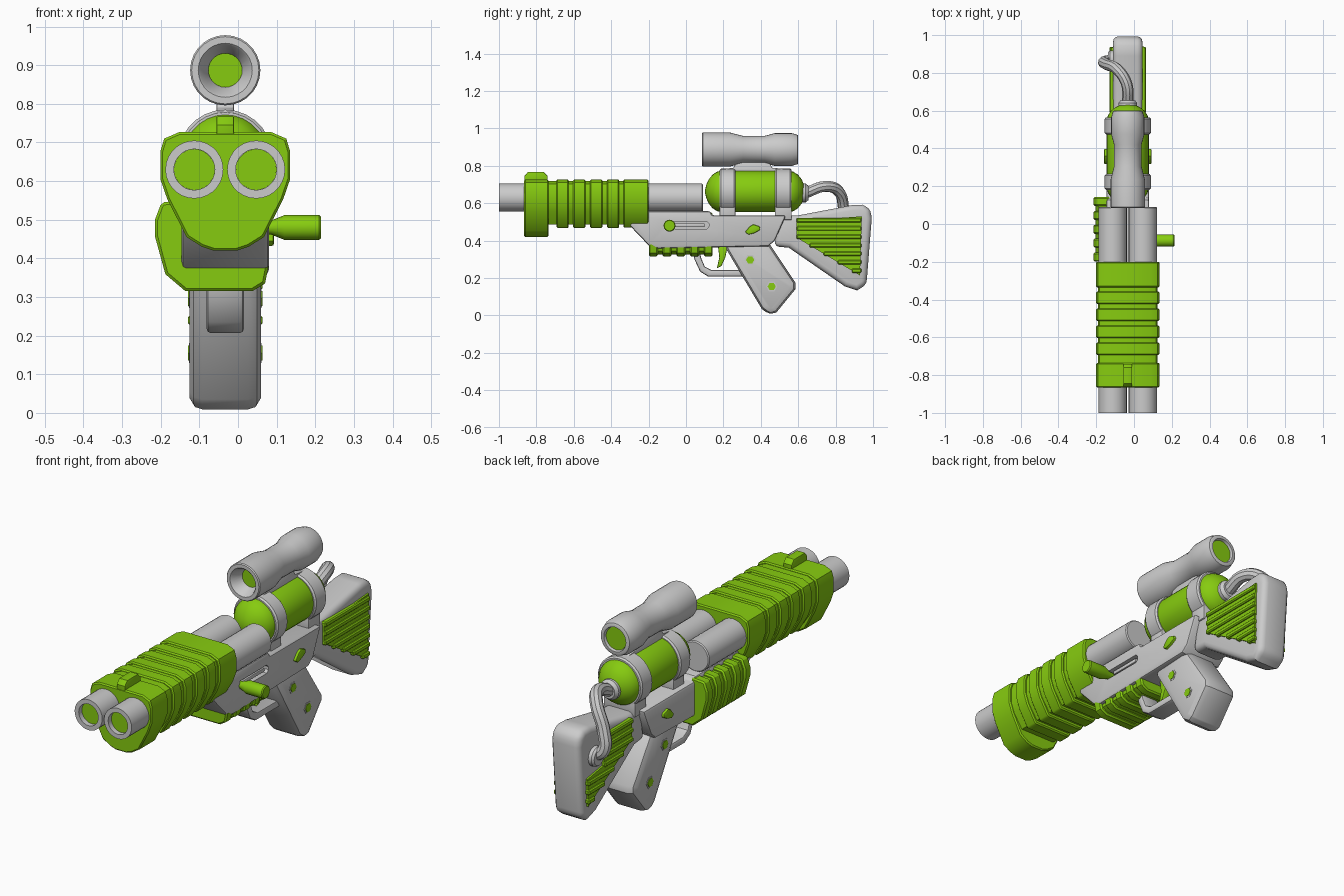
import bpy, bmesh, math
from mathutils import Vector

if "Cube" in bpy.data.objects:
    bpy.data.objects.remove(bpy.data.objects["Cube"])

CX = -0.033  # centre plane of the body
GREEN = bpy.data.materials.new("green")
GREEN.diffuse_color = (0.24, 0.60, 0.005, 1)
GREEN.use_nodes = True
GREEN.node_tree.nodes["Principled BSDF"].inputs["Base Color"].default_value = GREEN.diffuse_color


def finish(name, bm, green=False, bevel=0, seg=2):
    bmesh.ops.remove_doubles(bm, verts=bm.verts, dist=1e-5)
    bmesh.ops.recalc_face_normals(bm, faces=bm.faces)
    me = bpy.data.meshes.new(name)
    bm.to_mesh(me)
    bm.free()
    ob = bpy.data.objects.new(name, me)
    bpy.context.collection.objects.link(ob)
    if green:
        me.materials.append(GREEN)
    if bevel:
        m = ob.modifiers.new("bevel", 'BEVEL')
        m.width, m.segments, m.limit_method = bevel, seg, 'ANGLE'
        m.angle_limit = math.radians(50)
    return ob


def prism(name, a, b, make, pts, **kw):
    """Solid between two copies of an outline; make(point, t) gives 3D."""
    bm = bmesh.new()
    lo = [bm.verts.new(make(p, a)) for p in pts]
    hi = [bm.verts.new(make(p, b)) for p in pts]
    bm.faces.new(lo)
    bm.faces.new(hi[::-1])
    for i in range(len(pts)):
        j = (i + 1) % len(pts)
        bm.faces.new((lo[i], lo[j], hi[j], hi[i]))
    return finish(name, bm, **kw)


def side(name, pts, half, x=CX, **kw):      # (y, z) outline through x
    return prism(name, x - half, x + half, lambda p, t: (t, p[0], p[1]), pts, **kw)


def section(name, pts, y0, y1, **kw):       # (x, z) outline along y
    return prism(name, y0, y1, lambda p, t: (p[0], t, p[1]), pts, **kw)


def lathe(name, prof, loc, n=28, along_x=False, **kw):   # (distance, radius)
    bm = bmesh.new()
    rings = [[bm.verts.new((r * math.cos(2 * math.pi * i / n), d,
                            r * math.sin(2 * math.pi * i / n))) for i in range(n)]
             for d, r in prof]
    for a, b in zip(rings, rings[1:]):
        for i in range(n):
            j = (i + 1) % n
            bm.faces.new((a[i], a[j], b[j], b[i]))
    bmesh.ops.dissolve_degenerate(bm, dist=1e-6, edges=bm.edges)
    ob = finish(name, bm, **kw)
    ob.location = loc
    if along_x:
        ob.rotation_euler.z = -math.pi / 2
    return ob


def box(y0, y1, z0, z1):
    return [(y0, z0), (y1, z0), (y1, z1), (y0, z1)]


# twin barrels with green bores
for s, tag in ((-1, "left"), (1, "right")):
    loc = (CX + s * 0.08, 0, 0.63)
    lathe(f"barrel_{tag}", [(-.95, 0), (-.95, .053), (-1, .053), (-1, .075),
                            (.085, .075), (.09, .07), (.09, 0)], loc)
    lathe(f"bore_{tag}", [(-.975, 0), (-.975, .0528), (-.945, .0528), (-.945, 0)],
          loc, green=True)


# ribbed fore-end: one outline, trimmed and scaled
def fore(scale=1.0, low=0.42):
    half = [(.119, .727), (.158, .71), (.168, .677), (.168, .605),
            (.15, .553), (.10, .455), (.06, .43), (.03, .42)]
    half = [(w * scale, max(.6 + (z - .6) * scale, low)) for w, z in half]
    return [(CX + w, z) for w, z in half] + [(CX - w, z) for w, z in half[::-1]]


section("fore_end_nose", fore(), -.865, -.735, green=True, bevel=.006, seg=1)
section("fore_end_core", fore(.94, .485), -.75, -.21, green=True)
section("fore_end_rear", fore(1, .47), -.335, -.20, green=True, bevel=.006, seg=1)
for i in range(4):
    y = -.66 + i * .09
    section(f"fore_end_rib_{i}", fore(1, .468), y - .033, y + .033, green=True,
            bevel=.006, seg=1)
side("front_sight", [(-.864, .70), (-.74, .70), (-.74, .745), (-.76, .767),
                     (-.845, .767), (-.864, .745)], .023, green=True, bevel=.004)

# receiver, with a slot for the charging handle
receiver = side("receiver", [(-.30, .48), (-.20, .375), (-.15, .358), (.44, .37), (.475, .40),
                             (.535, .535), (.14, .535), (.13, .558), (-.30, .558)],
                .113, bevel=.018)
slot = side("slot_cutter", [(-.10, .462), (.11, .462), (.122, .475), (.122, .49),
                            (.11, .503), (-.10, .503)], .05, x=.09)
slot.hide_render = True
cut = receiver.modifiers.new("slot", 'BOOLEAN')
cut.object, cut.operation = slot, 'DIFFERENCE'
lathe("charging_handle", [(.03, 0), (.03, .018), (.085, .018), (.12, .032), (.21, .032),
                          (.215, .028), (.215, 0)], (0, -.088, .48), 16, True, green=True)
side("slot_rod", box(-.06, .10, .473, .492), .02, x=.055, bevel=.004)
side("selector_lever", [(.315, .445), (.335, .432), (.365, .44), (.398, .458),
                        (.395, .476), (.36, .487), (.34, .475)], .126, green=True, bevel=.006)

# ribbed cover wrapping the left side and the underside
wrap = [(-.198, .545), (-.215, .50), (-.215, .457), (-.188, .359), (-.136, .315),
        (.037, .315), (.07, .335), (.08, .385), (-.08, .42), (-.13, .55)]
inner = [(-.06 + (x + .06) * .93, .43 + (z - .43) * .9) for x, z in wrap]
section("cover_core", inner, -.195, .135, green=True)
for i in range(5):
    y = -.175 + i * .0735
    section(f"cover_rib_{i}", wrap, y - .024, y + .024, green=True, bevel=.007, seg=1)

# grip, screws, trigger and guard
side("grip", [(.20, .38), (.405, .035), (.45, 0), (.485, .018), (.585, .14), (.585, .175),
              (.435, .40)], .092, bevel=.032, seg=2)
for i, (y, z) in enumerate(((.343, .297), (.458, .155))):
    lathe(f"grip_screw_rim_{i}", [(-.0935, 0), (-.0935, .03), (.0935, .03), (.0935, 0)],
          (CX, y, z), 6, True)
    lathe(f"grip_screw_{i}", [(-.096, 0), (-.096, .022), (.096, .022), (.096, 0)],
          (CX, y, z), 6, True, green=True)
side("trigger_guard", [(.03, .37), (.045, .30), (.075, .235), (.12, .207), (.31, .207),
                       (.31, .243), (.135, .243), (.10, .262), (.08, .31), (.07, .37)],
     .048, bevel=.01)
side("trigger", [(.17, .38), (.225, .38), (.21, .31), (.19, .265), (.165, .252),
                 (.178, .31)], .022, green=True, bevel=.005)

# shoulder stock with ribbed side panels
side("stock", [(.47, .37), (.55, .362), (.85, .155), (.915, .134), (.965, .165), (.993, .52),
               (.985, .57), (.945, .592), (.89, .59), (.60, .535), (.50, .535)],
     .078, bevel=.028, seg=3)
for s, tag in ((-1, "left"), (1, "right")):
    x = CX + s * .075
    panel = [(.59, .417), (.93, .214), (.94, .53), (.59, .505)]
    if s < 0:   # room for the hose socket
        panel[2:3] = [(.935, .35), (.81, .37), (.81, .52)]
    side(f"stock_panel_{tag}", panel, .012, x=x, green=True)
    for i in range(7):
        z = .24 + i * .045
        y0 = max(.59, .59 + (.417 - z) / .203 * .34)
        y1 = .81 if s < 0 and z > .35 else .938
        side(f"stock_rib_{tag}_{i}", box(y0, y1, z - .012, z + .012), .022, x=x,
             green=True, bevel=.005, seg=1)

# tank with bands and supports
dome = [(0, 0), (.008, .035), (.022, .065), (.042, .09), (.065, .105), (.09, .111)]
lathe("tank", [(.10 + d, r) for d, r in dome] + [(.64 - d, r) for d, r in dome[::-1]],
      (CX, 0, .663), 28, green=True)
for i, (a, b) in enumerate(((.18, .265), (.475, .565))):
    lathe(f"tank_band_{i}", [(a, .10), (a, .115), (a + .008, .122), (b - .008, .122),
                             (b, .115), (b, .10)], (CX, 0, .663))
    side(f"tank_foot_{i}", box(a, b, .51, .60), .085, bevel=.006)
side("scope_mount", [(.18, .765), (.56, .765), (.56, .78), (.46, .79), (.44, .83),
                     (.275, .83), (.255, .79), (.18, .78)], .023, bevel=.004)

# scope with recessed lenses
SC = (CX, 0, .887)
lathe("scope", [(.15, 0), (.15, .043), (.09, .065), (.085, .07), (.085, .087), (.09, .091),
                (.235, .091), (.305, .073), (.42, .073), (.475, .088), (.565, .088),
                (.597, .078), (.60, .072), (.60, .06), (.585, .056), (.585, 0)], SC)
lathe("front_lens", [(.143, 0), (.143, .044), (.155, .044), (.155, 0)], SC, green=True)
lathe("rear_lens", [(.58, 0), (.58, .055), (.589, .055), (.589, 0)], SC, green=True)

# hose from the tank to the left side of the stock
lathe("hose_nozzle", [(.61, 0), (.61, .05), (.64, .05), (.655, .038), (.655, 0)],
      (CX, 0, .655), 20)
lathe("hose_socket", [(-.025, 0), (-.025, .04), (-.015, .048), (.04, .048), (.04, 0)],
      (CX - .08, .87, .44), 20, True)
cu = bpy.data.curves.new("hose", 'CURVE')
cu.dimensions, cu.bevel_depth, cu.bevel_resolution, cu.resolution_u = '3D', .03, 3, 6
cu.use_fill_caps = True
sp = cu.splines.new('BEZIER')
path = [(CX, .64, .655), (-.04, .745, .69), (-.085, .815, .665), (-.145, .845, .56),
        (-.155, .86, .475), (-.10, .87, .44)]
sp.bezier_points.add(len(path) - 1)
for bp, co in zip(sp.bezier_points, path):
    bp.co = Vector(co)
    bp.handle_left_type = bp.handle_right_type = 'AUTO'
hose = bpy.data.objects.new("hose", cu)
bpy.context.collection.objects.link(hose)

# apply modifiers, drop the cutter, smooth the round parts
for ob in bpy.context.scene.objects:
    ob.select_set(ob is not slot)
bpy.context.view_layer.objects.active = receiver
bpy.ops.object.convert(target='MESH')
bpy.data.objects.remove(slot)
bpy.ops.object.shade_smooth_by_angle(angle=math.radians(32))
